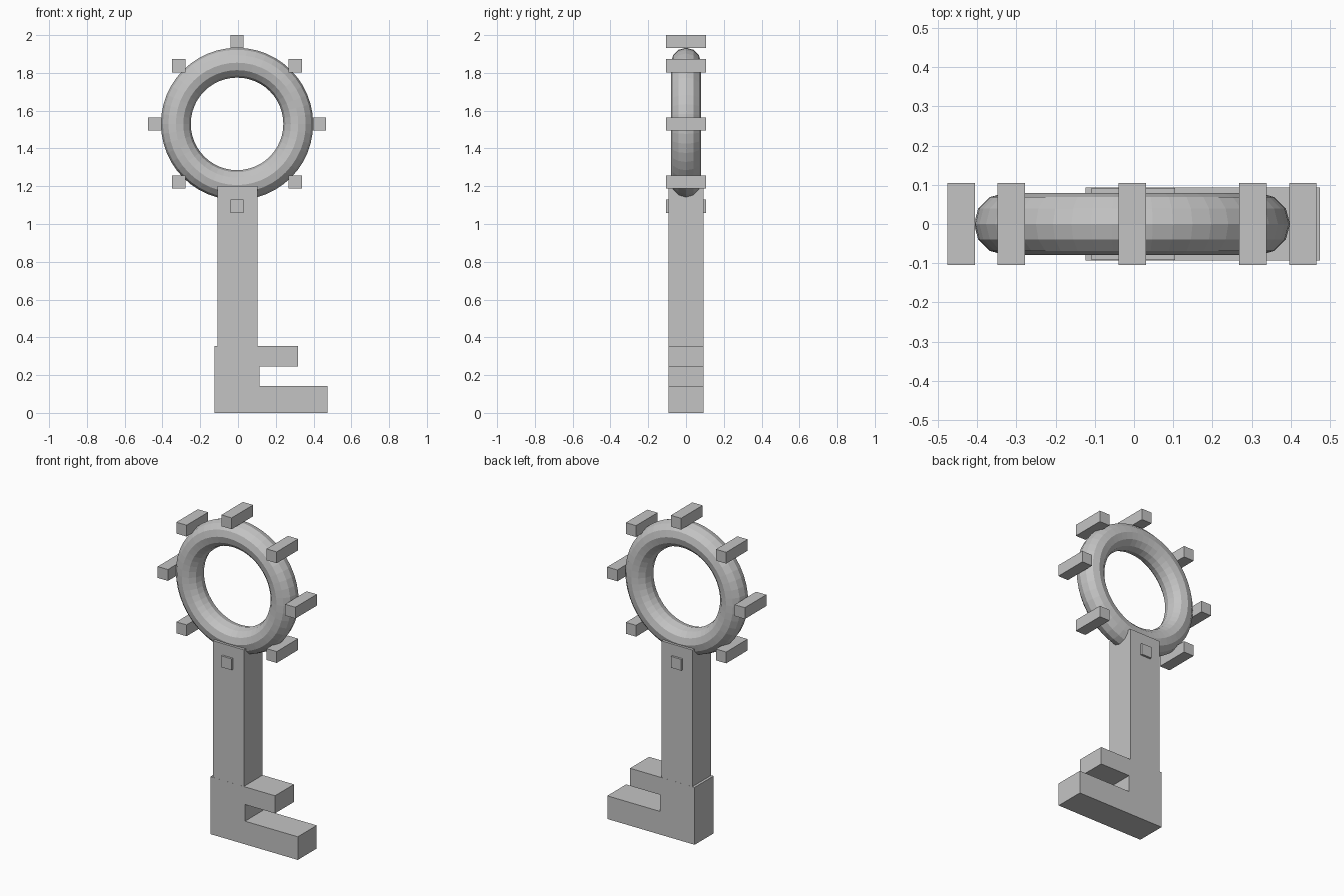
import bpy
import bmesh
from math import cos, sin, pi

cube = bpy.data.objects.get("Cube")
if cube:
    bpy.data.objects.remove(cube, do_unlink=True)

# One plain grey material
grey = bpy.data.materials.new("plain_grey")
grey.use_nodes = True
colour = (0.55, 0.55, 0.55, 1)
grey.diffuse_color = colour
grey.node_tree.nodes["Principled BSDF"].inputs["Base Color"].default_value = colour

RING_X, RING_Z = -0.005, 1.53
KNOB_RADIUS = 0.436
HALF_DEPTH = 0.092


def extrude_profile(name, points, half_depth):
    """Closed solid from an x-z outline, extruded along y."""
    bm = bmesh.new()
    face = bm.faces.new([bm.verts.new((x, -half_depth, z)) for x, z in points])
    result = bmesh.ops.extrude_face_region(bm, geom=[face])
    moved = [v for v in result["geom"] if isinstance(v, bmesh.types.BMVert)]
    bmesh.ops.translate(bm, verts=moved, vec=(0, 2 * half_depth, 0))
    bmesh.ops.recalc_face_normals(bm, faces=bm.faces)
    mesh = bpy.data.meshes.new(name)
    bm.to_mesh(mesh)
    bm.free()
    mesh.materials.append(grey)
    obj = bpy.data.objects.new(name, mesh)
    bpy.context.collection.objects.link(obj)
    return obj


def block(name, x0, x1, z0, z1, half_depth):
    return extrude_profile(name, [(x0, z0), (x1, z0), (x1, z1), (x0, z1)], half_depth)


# Ring handle
bpy.ops.mesh.primitive_torus_add(
    major_radius=0.324, minor_radius=0.079, major_segments=48, minor_segments=12,
    location=(RING_X, 0, RING_Z), rotation=(pi / 2, 0, 0))
ring = bpy.context.object
ring.name = "ring_handle"
ring.data.materials.append(grey)

# Eight upright square pegs around the ring
for i in range(8):
    x = RING_X + KNOB_RADIUS * cos(i * pi / 4)
    z = RING_Z + KNOB_RADIUS * sin(i * pi / 4)
    block(f"ring_peg_{i + 1}", x - 0.035, x + 0.035, z - 0.035, z + 0.035, 0.105)

# Shaft
block("shaft", -0.108, 0.104, 0.3, 1.2, HALF_DEPTH)

# Key bit with a short upper tooth and a long lower tooth
extrude_profile("key_bit", [
    (-0.124, 0), (0.474, 0), (0.474, 0.143), (0.113, 0.143),
    (0.113, 0.246), (0.318, 0.246), (0.318, 0.355), (-0.124, 0.355)], HALF_DEPTH + 0.0005)
